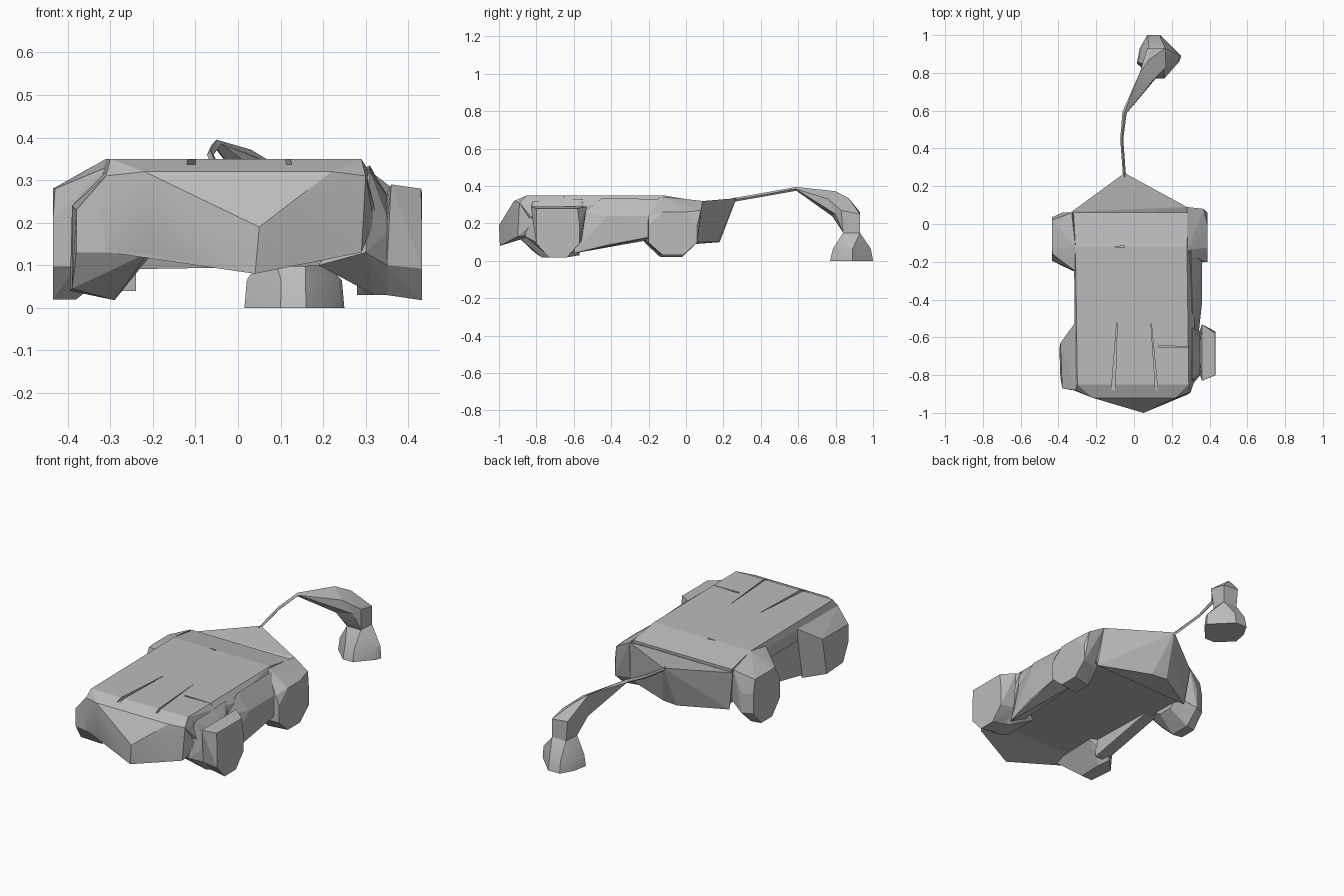
import bpy, bmesh, math
from mathutils import Vector

cube = bpy.data.objects.get("Cube")
if cube:
    bpy.data.objects.remove(cube, do_unlink=True)

grey = bpy.data.materials.new("plain_grey")
grey.use_nodes = True
GREY = (0.5, 0.5, 0.5, 1)
grey.diffuse_color = GREY
grey.node_tree.nodes["Principled BSDF"].inputs["Base Color"].default_value = GREY


def hull(name, points, smooth=0):
    """Faceted solid wrapped around a few points."""
    bm = bmesh.new()
    for p in points:
        bm.verts.new(p)
    out = bmesh.ops.convex_hull(bm, input=bm.verts)
    loose = [v for v in set(out["geom_interior"] + out["geom_unused"])
             if isinstance(v, bmesh.types.BMVert)]
    bmesh.ops.delete(bm, geom=loose, context="VERTS")
    bmesh.ops.dissolve_limit(bm, angle_limit=math.radians(2), verts=bm.verts, edges=bm.edges)
    bmesh.ops.recalc_face_normals(bm, faces=bm.faces)
    mesh = bpy.data.meshes.new(name)
    bm.to_mesh(mesh)
    bm.free()
    mesh.materials.append(grey)
    obj = bpy.data.objects.new(name, mesh)
    bpy.context.collection.objects.link(obj)
    if smooth:
        bpy.ops.object.select_all(action="DESELECT")
        obj.select_set(True)
        bpy.context.view_layer.objects.active = obj
        bpy.ops.object.shade_smooth_by_angle(angle=math.radians(smooth))
    return obj


def octagon(x, y, z, ry, rz):
    """Eight-sided wheel face at a given x."""
    k = 1 / math.cos(math.pi / 8)
    return [(x, y + ry * k * math.cos(a), z + rz * k * math.sin(a))
            for a in (math.pi / 8 + i * math.pi / 4 for i in range(8))]


def ring(centre, along, wide, tall):
    """Four-sided tail section, square to the direction of travel."""
    c, d = Vector(centre), Vector(along).normalized()
    side = d.cross(Vector((0, 0, 1))).normalized()
    up = side.cross(d)
    return [c + side * wide, c + up * tall, c - side * wide, c - up * tall]


# Main body: flat roof over a raised floor
body = hull("body", [
    (-.30, -.85, .35), (.29, -.85, .35), (-.31, -.12, .35), (.28, -.12, .35),
    (-.22, -.92, .32), (.22, -.92, .32), (-.31, -.88, .31), (.30, -.89, .31),
    (-.32, .06, .32), (.28, .06, .32), (.33, -.80, .20), (.32, -.50, .30),
    (-.29, -.80, .14), (.29, -.80, .14), (-.30, .05, .12), (.30, .05, .12)])

# Blunt nose, its lower lip hanging below the floor
hull("nose", [
    (-.22, -.92, .32), (.22, -.92, .32), (-.31, -.88, .31), (.30, -.89, .31),
    (.05, -1, .19), (.04, -.995, .08), (-.21, -.92, .13), (.29, -.90, .13),
    (-.37, -.86, .20), (-.37, -.86, .14), (.32, -.82, .20),
    (-.29, -.80, .14), (.29, -.80, .14)], 30)

# Rear deck running to a point where the tail begins
hull("rear_deck", [
    (-.33, .065, .305), (.28, .09, .32), (-.05, .27, .335), (-.05, .26, .31),
    (-.30, .05, .09), (.30, .06, .10), (-.07, .18, .10), (.02, .17, .10),
    (-.30, .00, .28), (.28, .00, .28)])

# Rear wheels: outer face, inner face, then extra points for the arch above
hull("rear_right_wheel", octagon(-.435, -.08, .15, .115, .13)
     + octagon(-.38, -.08, .15, .14, .13) + octagon(-.28, -.08, .17, .10, .07)
     + [(-.31, -.25, .33), (-.31, -.12, .35), (-.33, .06, .32), (-.435, .02, .28),
        (-.43, -.16, .28), (-.32, -.25, .15)])
hull("rear_left_wheel", octagon(.39, -.07, .145, .13, .115)
     + octagon(.28, -.09, .15, .12, .12)
     + [(.28, -.14, .345), (.28, .09, .32), (.37, .08, .27), (.37, -.20, .24)])

# Front right wheel: a boxy block with a slanting tread
hull("front_right_wheel", [
    (-.39, -.63, .24), (-.38, -.87, .23), (-.38, -.87, .13), (-.39, -.81, .045),
    (-.395, -.66, .04), (-.31, -.52, .32), (-.31, -.88, .31), (-.31, -.57, .03),
    (-.29, -.63, .02), (-.29, -.77, .018), (-.21, -.90, .13), (-.20, -.60, .13)])

# Front left wheel stands off on an axle block
hull("front_left_wheel", octagon(.432, -.685, .145, .115, .127)
     + octagon(.35, -.68, .15, .12, .12)
     + [(.36, -.53, .29), (.36, -.83, .29), (.43, -.80, .28), (.43, -.58, .28)])
hull("front_left_axle", octagon(.36, -.68, .14, .11, .11)
     + [(.31, -.55, .33), (.31, -.82, .32), (.30, -.86, .13), (.19, -.80, .10),
        (.19, -.60, .10), (.32, -.74, .03), (.32, -.62, .035)])

# Sills joining the front and rear wheels
hull("right_sill", [(x, y, z) for x in (-.31, -.24)
                    for y, z in ((-.60, .04), (-.62, .25), (-.15, .25), (-.20, .12))])
hull("left_sill", [(.24, -.6, .09), (.34, -.6, .04), (.32, -.55, .26), (.24, -.15, .12),
                   (.355, -.42, .085), (.36, -.18, .13), (.31, -.45, .335), (.30, -.12, .33),
                   (.36, -.20, .24), (.36, -.42, .24)])

# Fine cuts in the hood and roof, tapering along their length
cuts = [((-.09, -.52), (-.11, -.88), .010), ((.09, -.52), (.12, -.88), .006),
        ((.31, -.65), (.13, -.65), .005), ((-.10, -.12), (-.05, -.12), .004)]
for i, (a, b, w) in enumerate(cuts):
    a, b = Vector((*a, 0)), Vector((*b, 0))
    side = (b - a).cross(Vector((0, 0, 1))).normalized() * w
    base = [a + side * .1, a - side * .1, b + side, b - side]
    cutter = hull("groove_cutter_%d" % i, [p + Vector((0, 0, z)) for p in base for z in (.335, .4)])
    cutter.hide_render = True
    cutter.hide_set(True)
    cutter.display_type = "WIRE"
    mod = body.modifiers.new("groove", "BOOLEAN")
    mod.operation = "DIFFERENCE"
    mod.solver = "EXACT"
    mod.object = cutter

# Tail: thin rod rising back, then deepening as it curves over and down
sections = [ring((-.05, .25, .325), (0, 1, .2), .008, .010),
            ring((-.065, .45, .36), (0, 1, .2), .008, .010),
            ring((-.05, .59, .385), (.4, 1, 0), .012, .010),
            [(.03, .80, .372), (.10, .76, .33), (.14, .80, .25), (.05, .78, .24)]]
neck = [(.075, .84, .15), (.16, .84, .15), (.165, .93, .15), (.08, .93, .15)]
sections.append(neck + [(.07, .93, .26), (.165, .93, .25), (.08, .87, .335), (.17, .83, .27)])
for i in range(len(sections) - 1):
    hull("tail_segment_%d" % (i + 1), sections[i] + sections[i + 1], 30)

# Faceted bell on the end of the tail
rim = [(.07, 1), (.14, 1), (.25, .89), (.24, .86), (.16, .77), (.10, .77), (.015, .85), (.03, .93)]
bell = [(x, y, 0) for x, y in rim]
bell += [(.13 + (x - .13) * .95, .90 + (y - .90) * .88, .065) for x, y in rim]
hull("tail_bell", bell + neck, 30)
